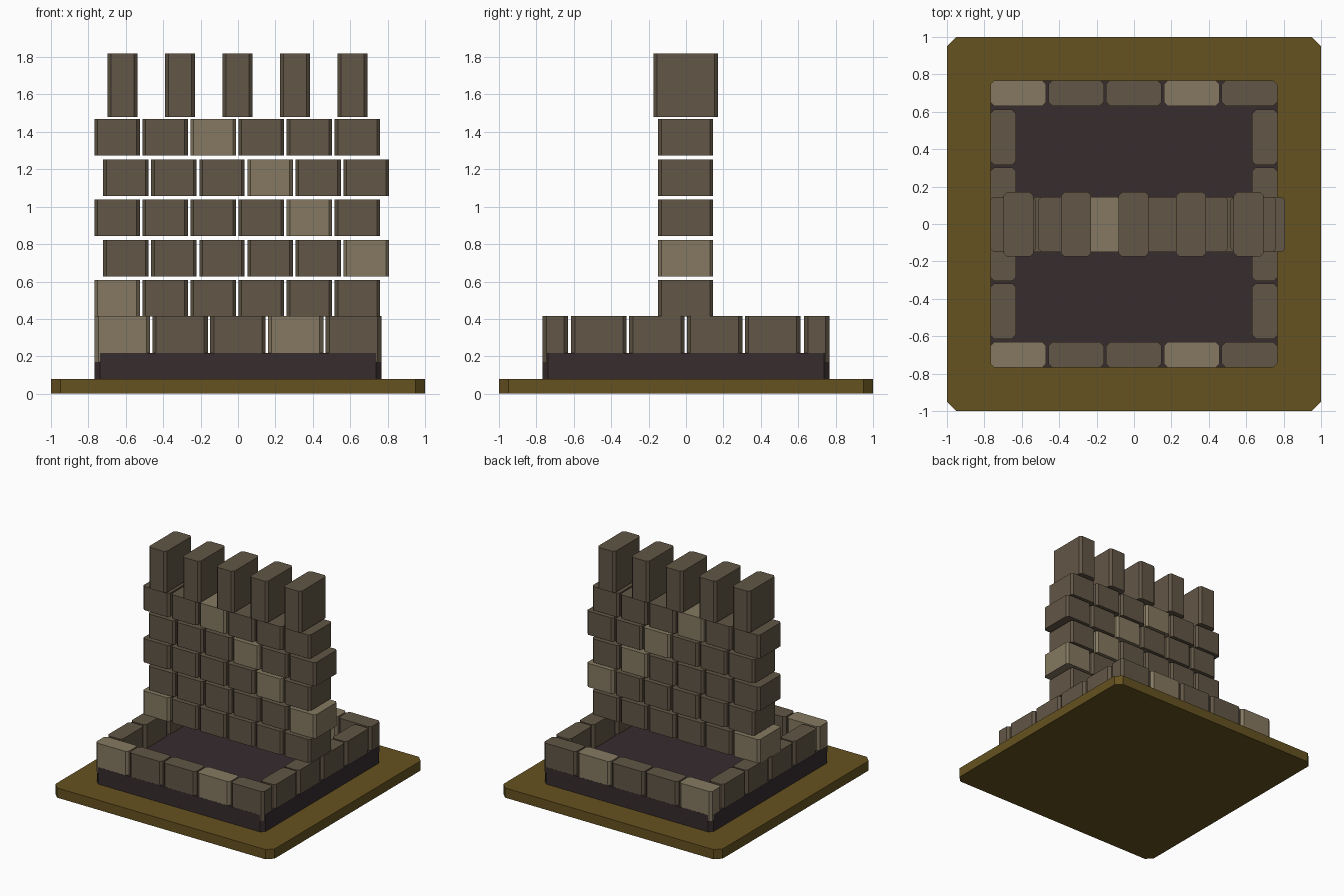
import bpy

if "Cube" in bpy.data.objects:
    bpy.data.objects.remove(bpy.data.objects["Cube"])


def material(name, color):
    m = bpy.data.materials.new(name)
    m.diffuse_color = (*color, 1.0)
    m.use_nodes = True
    m.node_tree.nodes["Principled BSDF"].inputs["Base Color"].default_value = m.diffuse_color
    return m


OLIVE = material("olive ground", (0.133, 0.084, 0.0144))
DARK = material("dark plinth", (0.037, 0.025, 0.027))
BROWN = material("brown stone", (0.122, 0.093, 0.061))
LIGHT = material("light stone", (0.235, 0.191, 0.120))


def block(name, x, y, z, chamfer, mat):
    """Box over the ranges x, y, z whose four vertical edges are chamfered."""
    (x0, x1), (y0, y1), (z0, z1), c = x, y, z, chamfer
    ring = [(x0 + c, y0), (x1 - c, y0), (x1, y0 + c), (x1, y1 - c),
            (x1 - c, y1), (x0 + c, y1), (x0, y1 - c), (x0, y0 + c)]
    n = len(ring)
    verts = [(px, py, pz) for pz in (z0, z1) for px, py in ring]
    faces = [tuple(reversed(range(n))), tuple(range(n, 2 * n))]
    faces += [(i, (i + 1) % n, n + (i + 1) % n, n + i) for i in range(n)]
    mesh = bpy.data.meshes.new(name)
    mesh.from_pydata(verts, [], faces)
    mesh.materials.append(mat)
    obj = bpy.data.objects.new(name, mesh)
    bpy.context.collection.objects.link(obj)
    return obj


# Ground slab and plinth
block("ground_slab", (-1, 1), (-1, 1), (0, 0.08), 0.05, OLIVE)
block("plinth", (-0.768, 0.768), (-0.768, 0.768), (0.08, 0.218), 0.03, DARK)

# Low border of stones around the plinth
OUT, INN = 0.767, 0.632
BORDER_Z = (0.17, 0.415)
for side, ys in (("front", (-OUT, -INN)), ("back", (INN, OUT))):
    for i in range(5):
        x = -OUT + i * 0.309
        block(f"border_{side}_{i + 1}", (x, x + 0.297), ys, BORDER_Z, 0.02,
              LIGHT if i in (0, 3) else BROWN)
for side, xs in (("left", (-OUT, -INN)), ("right", (INN, OUT))):
    for i in range(4):
        y = -0.614 + i * 0.3095
        block(f"border_{side}_{i + 1}", xs, (y, y + 0.297), BORDER_Z, 0.02, BROWN)

# Central wall: five staggered courses, resting on the side borders
LIGHT_BRICK = (0, 5, 4, 3, 2)
for row in range(5):
    z = 0.412 + row * 0.2155
    start = -0.768 + (0.047 if row % 2 else 0)
    for i in range(6):
        x = start + i * 0.257
        block(f"wall_brick_{row + 1}_{i + 1}", (x, x + 0.243), (-0.149, 0.145),
              (z, z + 0.195), 0.017, LIGHT if i == LIGHT_BRICK[row] else BROWN)

# Battlements on top of the wall
for i in range(5):
    cx = -0.617 + i * 0.3075
    block(f"battlement_{i + 1}", (cx - 0.08, cx + 0.08), (-0.175, 0.171),
          (1.48, 1.82), 0.019, BROWN)
